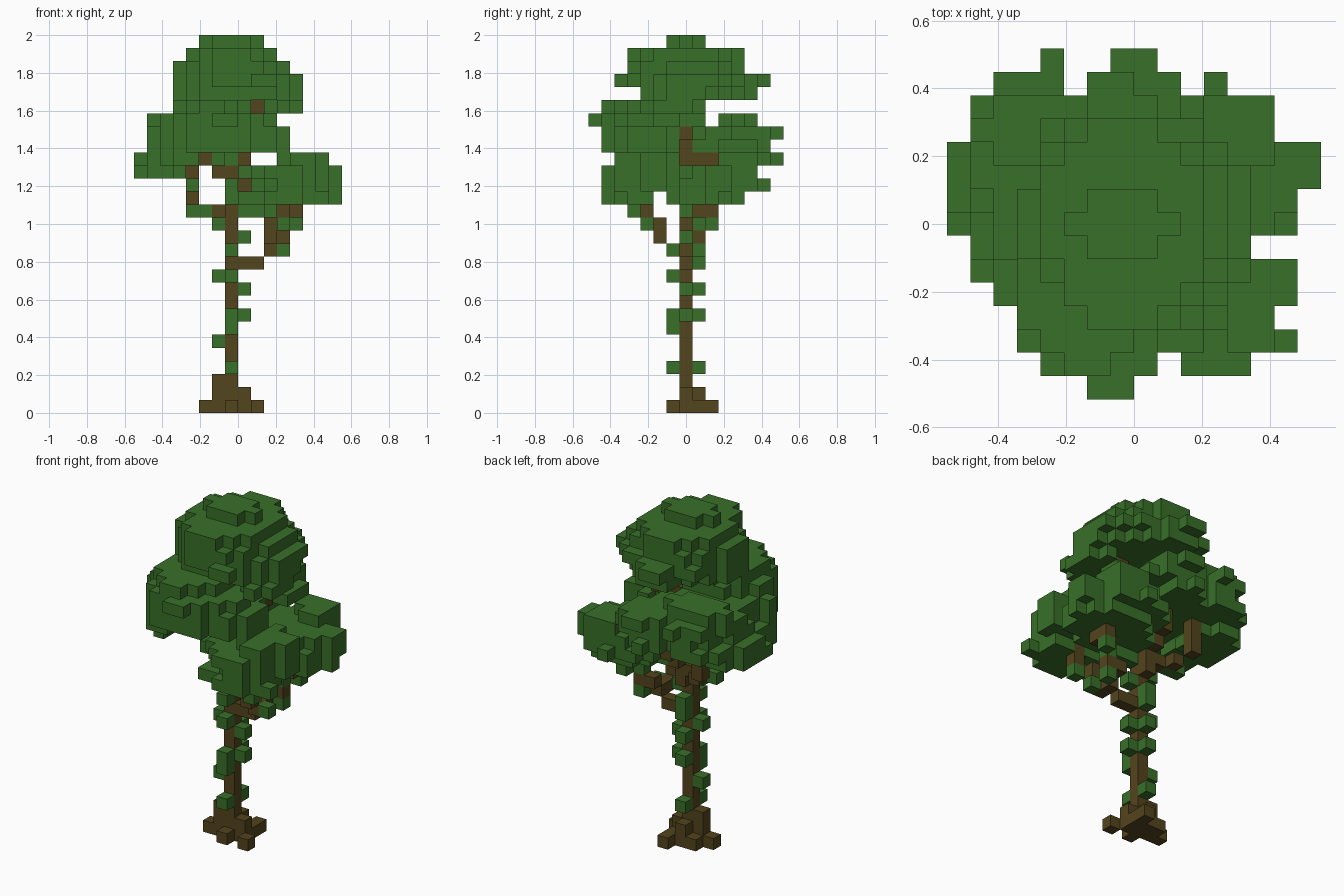
import bpy, bmesh, random
from mathutils import Vector

cube = bpy.data.objects.get("Cube")
if cube:
    bpy.data.objects.remove(cube, do_unlink=True)
random.seed(4)
SIZE = 2 / 29                      # edge of one block
ORIGIN = Vector((-8, -7.5, 0))     # grid corner, in blocks


def material(name, color):
    m = bpy.data.materials.new(name)
    m.use_nodes = True
    m.diffuse_color = color
    bsdf = next(n for n in m.node_tree.nodes if n.type == 'BSDF_PRINCIPLED')
    bsdf.inputs["Base Color"].default_value = color
    bsdf.inputs["Roughness"].default_value = 0.9
    return m


BARK = material("bark brown", (0.086, 0.058, 0.012, 1))
LEAF = material("leaf green", (0.040, 0.160, 0.022, 1))

taken = set()
parts = []


def add_part(name, cells, mat):
    """Reserve the free blocks of a part; meshes are made once all are known."""
    cells = set(cells) - taken
    taken.update(cells)
    parts.append((name, cells, mat))


def column(i, j, low, high):
    return [(i, j, k) for k in range(low, high + 1)]


# Trunk, leaning sideways inside the crown
add_part("trunk", column(7, 7, 0, 18) + column(8, 7, 17, 21)
         + [(10, 7, 21)] + column(9, 7, 21, 23), BARK)

# Flared root base
add_part("roots",
         [(i, j, 0) for i in (6, 7, 8) for j in (7, 8)]
         + [(5, 7, 0), (7, 6, 0), (9, 6, 0), (8, 9, 0)]
         + [(6, 7, 1), (8, 7, 1), (7, 8, 1), (6, 7, 2)], BARK)

# Branches reaching into the leaf lobes
add_part("left_fork", [(8, 7, 11), (9, 7, 11), (10, 7, 12)], BARK)
add_part("front_left_branch",
         [(10, 6, 12), (10, 5, 13), (10, 5, 14), (11, 4, 15), (11, 4, 16)], BARK)
add_part("back_left_branch",
         [(10, 8, 13), (11, 8, 13), (11, 8, 15), (12, 8, 15), (12, 9, 15)], BARK)
add_part("right_branch",
         [(7, 8, 14), (6, 8, 15), (5, 9, 15)] + column(4, 10, 16, 18), BARK)
add_part("back_branch", [(7, 8, 15), (7, 9, 16), (7, 10, 17), (7, 10, 18)], BARK)
add_part("upper_branches",
         [(6, 7, 18), (5, 7, 19), (5, 6, 19), (8, 8, 19), (8, 9, 19)], BARK)

# Leaf tufts climbing the trunk and hanging from the branches
add_part("trunk_leaves",
         [(7, j, k) for k in (3, 7, 12) for j in (6, 8)]
         + [(6, 7, k) for k in (5, 10, 14)]
         + [(8, 7, k) for k in (7, 9, 13)]
         + [(7, 6, k) for k in (6, 10, 16, 17)]
         + [(7, 8, k) for k in (9, 11)], LEAF)
add_part("branch_leaves",
         [(4, 8, 15), (5, 8, 15), (4, 9, 17), (11, 4, 14), (10, 3, 15),
          (11, 6, 12), (11, 8, 12), (11, 8, 14), (12, 9, 14)], LEAF)

# Crown outline from above: first and last block of each row, and open notches
ROW_SPAN = [(6, 7), (4, 12), (3, 14), (3, 13), (2, 14), (1, 14), (1, 12), (0, 14),
            (0, 14), (0, 15), (0, 15), (1, 13), (1, 13), (2, 11), (4, 8)]
NOTCHES = {(5, 14), (6, 14), (5, 13), (9, 1)}


def leaf_lobe(name, bottom, layers):
    """Stack of ragged oval layers; each gives first and last block in x and y."""
    cells = []
    for k, (x0, x1, y0, y1) in enumerate(layers, bottom):
        for j in range(y0, y1 + 1):
            first, last = ROW_SPAN[j]
            for i in range(max(x0, first), min(x1, last) + 1):
                u = (2 * i - x0 - x1) / (x1 - x0 + 1)
                v = (2 * j - y0 - y1) / (y1 - y0 + 1)
                ragged = random.uniform(0.86, 1.06)
                if u * u + v * v < ragged and (i, j) not in NOTCHES:
                    cells.append((i, j, k))
    add_part(name, cells, LEAF)


# Crown, one lobe around each branch end
leaf_lobe("top_leaves", 23, [(10, 12, 4, 8), (3, 12, 4, 10), (3, 12, 3, 12),
                             (3, 11, 3, 11), (4, 10, 3, 11), (5, 9, 6, 8)])
leaf_lobe("front_right_leaves", 19, [(1, 4, 1, 7), (1, 11, 1, 7), (1, 11, 1, 7),
                                     (2, 10, 0, 7), (3, 8, 1, 7)])
leaf_lobe("back_right_leaves", 18, [(0, 3, 5, 11), (0, 8, 6, 13), (1, 8, 6, 13),
                                    (1, 8, 6, 14), (1, 6, 10, 12)])
leaf_lobe("back_leaves", 19, [(6, 8, 10, 14), (5, 10, 9, 13), (6, 9, 10, 14)])
leaf_lobe("front_left_leaves", 16, [(8, 14, 1, 4), (9, 14, 1, 8),
                                    (8, 14, 1, 7), (11, 14, 2, 6)])
leaf_lobe("back_left_leaves", 15, [(8, 10, 7, 7), (8, 15, 6, 11), (8, 15, 6, 13),
                                   (8, 15, 7, 12), (11, 14, 10, 13)])

# Single leaf blocks poking out of the crown
add_part("crown_tufts",
         [(i, 12, 24) for i in (6, 7, 8)] + [(i, 11, 24) for i in (6, 7, 8, 9)]
         + [(6, 13, 25), (7, 13, 25), (9, 2, 25), (10, 2, 25),
            (3, 3, 18), (3, 4, 18), (10, 7, 22), (10, 8, 22)], LEAF)


def build(name, cells, mat):
    """Make the outward faces of a block set, leaving out buried ones."""
    bm = bmesh.new()
    for cell in sorted(cells):
        middle = Vector(cell) + Vector((0.5, 0.5, 0.5))
        for axis in range(3):
            for sign in (-1, 1):
                near = list(cell)
                near[axis] += sign
                if tuple(near) in taken:
                    continue
                n, u, v = Vector(), Vector(), Vector()
                n[axis] = sign / 2
                u[(axis + 1) % 3] = 0.5
                v[(axis + 2) % 3] = sign / 2
                corners = (-u - v, u - v, u + v, v - u)
                bm.faces.new([bm.verts.new((ORIGIN + middle + n + c) * SIZE)
                              for c in corners])
    bmesh.ops.remove_doubles(bm, verts=bm.verts[:], dist=SIZE / 100)
    mesh = bpy.data.meshes.new(name)
    bm.to_mesh(mesh)
    bm.free()
    mesh.materials.append(mat)
    bpy.context.scene.collection.objects.link(bpy.data.objects.new(name, mesh))


for part in parts:
    build(*part)
